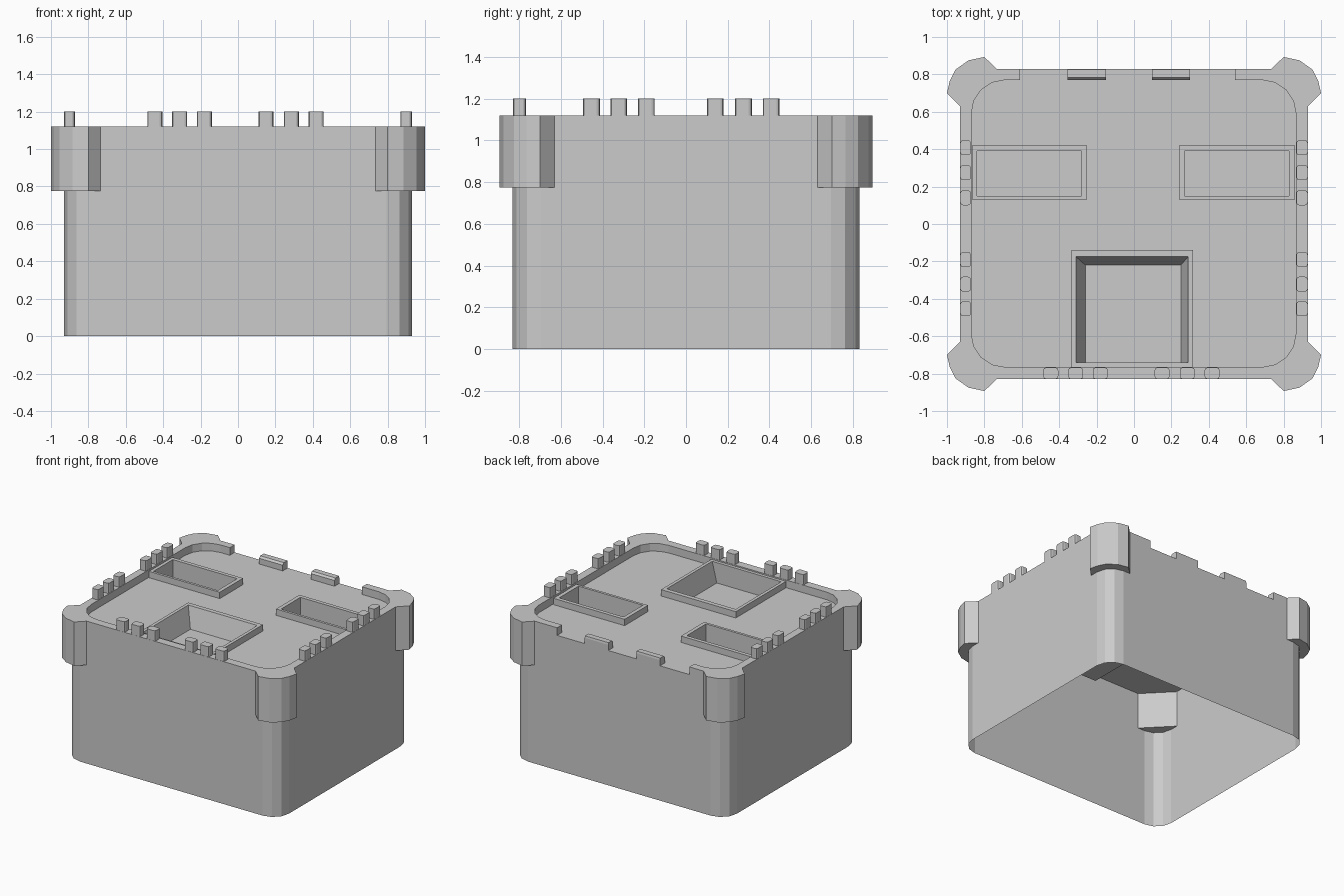
import bpy, bmesh
from math import sin, cos, pi

if "Cube" in bpy.data.objects:
    bpy.data.objects.remove(bpy.data.objects["Cube"])

FLOOR, RIM = 1.06, 1.12


def rounded(x0, x1, y0, y1, r=0.0, seg=3):
    """Counter-clockwise rectangle outline, starting at the back left corner."""
    pts = []
    for k, (cx, cy) in enumerate([(x0 + r, y1 - r), (x0 + r, y0 + r),
                                  (x1 - r, y0 + r), (x1 - r, y1 - r)]):
        if r == 0:
            pts.append((cx, cy))
            continue
        for i in range(seg + 1):
            a = pi / 2 * (k + 1 + i / seg)
            pts.append((cx + r * cos(a), cy + r * sin(a)))
    return pts


def finish(name, bm):
    me = bpy.data.meshes.new(name)
    bm.to_mesh(me)
    bm.free()
    ob = bpy.data.objects.new(name, me)
    bpy.context.collection.objects.link(ob)
    return ob


def skin(bm, layers):
    """Join successive (outline, z) loops with quads."""
    rings = [[bm.verts.new((x, y, z)) for x, y in pts] for pts, z in layers]
    for a, b in zip(rings, rings[1:]):
        for i in range(len(a)):
            j = (i + 1) % len(a)
            bm.faces.new((a[i], a[j], b[j], b[i]))
    return rings


def loft(name, layers, bottom=False):
    bm = bmesh.new()
    rings = skin(bm, layers)
    bm.faces.new(rings[-1])
    if bottom:
        bm.faces.new(rings[0][::-1])
    return finish(name, bm)


# Openings: outer frame, inner frame, pocket floor
pockets = {
    "left_pocket": [(-0.865, -0.25, 0.13, 0.42), (-0.84, -0.28, 0.15, 0.39),
                    (-0.84, -0.28, 0.15, 0.39)],
    "right_pocket": [(0.24, 0.86, 0.13, 0.42), (0.27, 0.83, 0.15, 0.39),
                     (0.27, 0.83, 0.15, 0.39)],
    "front_basin": [(-0.335, 0.315, -0.765, -0.14), (-0.31, 0.29, -0.74, -0.175),
                    (-0.26, 0.25, -0.74, -0.22)],
}

# Hollow body, open below, with a roof deck pierced by the pockets
outer = rounded(-0.93, 0.93, -0.83, 0.83, 0.135, 3)
bm = bmesh.new()
top = skin(bm, [(outer, 0), (outer, FLOOR)])[-1]
loops = [bm.edges.get((top[i], top[(i + 1) % len(top)])) for i in range(len(top))]
for _, inner, _ in pockets.values():
    vs = [bm.verts.new((x, y, FLOOR)) for x, y in rounded(*inner)]
    loops += [bm.edges.new((vs[i], vs[(i + 1) % 4])) for i in range(4)]
bmesh.ops.triangle_fill(bm, use_beauty=True, edges=loops, normal=(0, 0, 1))
for f in bm.faces:
    if abs(f.normal.z) > 0.9 and f.normal.z < 0:
        f.normal_flip()
finish("body", bm)

# Raised frames running down into the pockets
for name, (o, i, b) in pockets.items():
    loft(name, [(rounded(*o), FLOOR), (rounded(*o), 1.11),
                (rounded(*i), 1.11), (rounded(*b), 0.95)])

# Parapet around the deck, open along the back
tray = rounded(-0.87, 0.866, -0.765, 0.77, 0.18, 4)
rim = ([(-0.61, 0.83)] + outer + [(0.54, 0.83), (0.54, 0.77)]
       + tray[::-1] + [(-0.61, 0.77)])
loft("parapet", [(rim, FLOOR), (rim, RIM)])

# Two low blocks in the back opening
for x0, x1 in [(-0.355, -0.15), (0.095, 0.30)]:
    loft("back_block", [(rounded(x0, x1, 0.77, 0.83), FLOOR),
                        (rounded(x0, x1, 0.77, 0.83), 1.105),
                        (rounded(x0, x1, 0.783, 0.827), RIM)])

# Corner turrets
lug = [(0.93, 0.63), (1.0, 0.70), (0.985, 0.765), (0.955, 0.825),
       (0.885, 0.875), (0.80, 0.893), (0.735, 0.83)]
for sx in (-1, 1):
    for sy in (-1, 1):
        pts = [(sx * x, sy * y) for x, y in lug]
        if sx * sy < 0:
            pts.reverse()
        loft("corner_turret", [(pts, 0.775), (pts, RIM)], bottom=True)


# Battlement blocks on the front and both sides
def merlon(x0, x1, y0, y1):
    p = rounded(x0, x1, y0, y1, 0.015, 2)
    loft("merlon", [(p, RIM), (p, 1.2)])


for c in (-0.445, -0.312, -0.18, 0.15, 0.285, 0.418):
    merlon(c - 0.04, c + 0.04, -0.829, -0.767)
for c in (-0.453, -0.322, -0.19, 0.14, 0.275, 0.408):
    merlon(-0.929, -0.872, c - 0.04, c + 0.04)
    merlon(0.868, 0.929, c - 0.04, c + 0.04)
